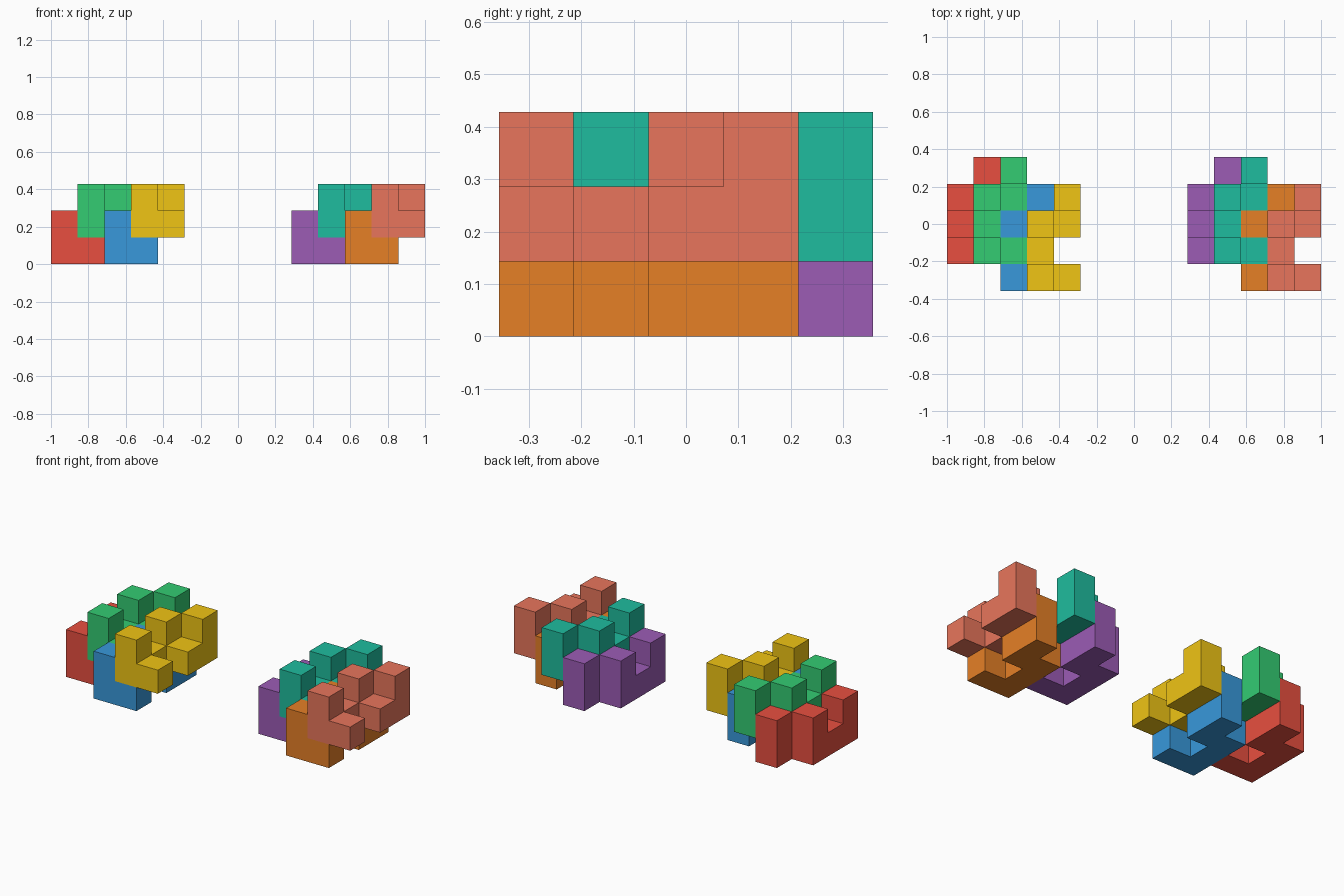
import bpy, bmesh
from mathutils import Color, Vector

if "Cube" in bpy.data.objects:
    bpy.data.objects.remove(bpy.data.objects["Cube"])

U = 1 / 7  # cell size: the model is 14 cells long

# Cells of the one interlocking piece that every copy shares
PIECE = {(1, 0, 0), (0, 0, 0), (0, 0, 1), (0, 1, 0), (0, 2, 0),
         (0, 2, 1), (1, 2, 0), (1, 3, 0), (1, 3, 1)}


def cell_face(axis, side):
    """Corner offsets of one cell face, wound outwards."""
    b, c = (axis + 1) % 3, (axis + 2) % 3
    ring = [(0, 0), (1, 0), (1, 1), (0, 1)]
    corners = []
    for s, t in (ring if side else ring[::-1]):
        p = [0, 0, 0]
        p[axis], p[b], p[c] = side, s, t
        corners.append(Vector(p))
    return corners


def add_piece(name, offset, colour):
    bm = bmesh.new()
    for cell in sorted(PIECE):
        for axis in range(3):
            for side in (0, 1):
                near = list(cell)
                near[axis] += 2 * side - 1
                if tuple(near) not in PIECE:  # outer faces only
                    bm.faces.new([bm.verts.new((Vector(cell) + v) * U)
                                  for v in cell_face(axis, side)])
    bmesh.ops.remove_doubles(bm, verts=bm.verts, dist=1e-4)
    bmesh.ops.dissolve_limit(bm, angle_limit=0.01, verts=bm.verts, edges=bm.edges)
    mesh = bpy.data.meshes.new(name)
    bm.to_mesh(mesh)
    bm.free()
    mat = bpy.data.materials.new(name)
    mat.diffuse_color = (*Color(colour).from_srgb_to_scene_linear(), 1)
    mat.use_nodes = True
    mat.node_tree.nodes["Principled BSDF"].inputs["Base Color"].default_value = mat.diffuse_color
    mesh.materials.append(mat)
    obj = bpy.data.objects.new(name, mesh)
    obj.location = (offset[0] * U - 1, (offset[1] - 2.5) * U, offset[2] * U)
    bpy.context.collection.objects.link(obj)


# Two bottom and two top pieces make a cluster
SPOTS = {"lower_left": (0, 1, 0), "lower_right": (2, 0, 0),
         "upper_left": (1, 1, 1), "upper_right": (3, 0, 1)}
CLUSTERS = {
    "left_cluster": (0, [(0.91, 0.31, 0.25), (0.22, 0.60, 0.86),
                         (0.20, 0.80, 0.45), (0.94, 0.77, 0.08)]),
    "right_cluster": (9, [(0.61, 0.36, 0.71), (0.90, 0.50, 0.15),
                          (0.12, 0.74, 0.62), (0.91, 0.46, 0.36)]),
}
for cluster, (shift, colours) in CLUSTERS.items():
    for (spot, (x, y, z)), colour in zip(SPOTS.items(), colours):
        add_piece(f"{cluster}_{spot}_piece", (x + shift, y, z), colour)
